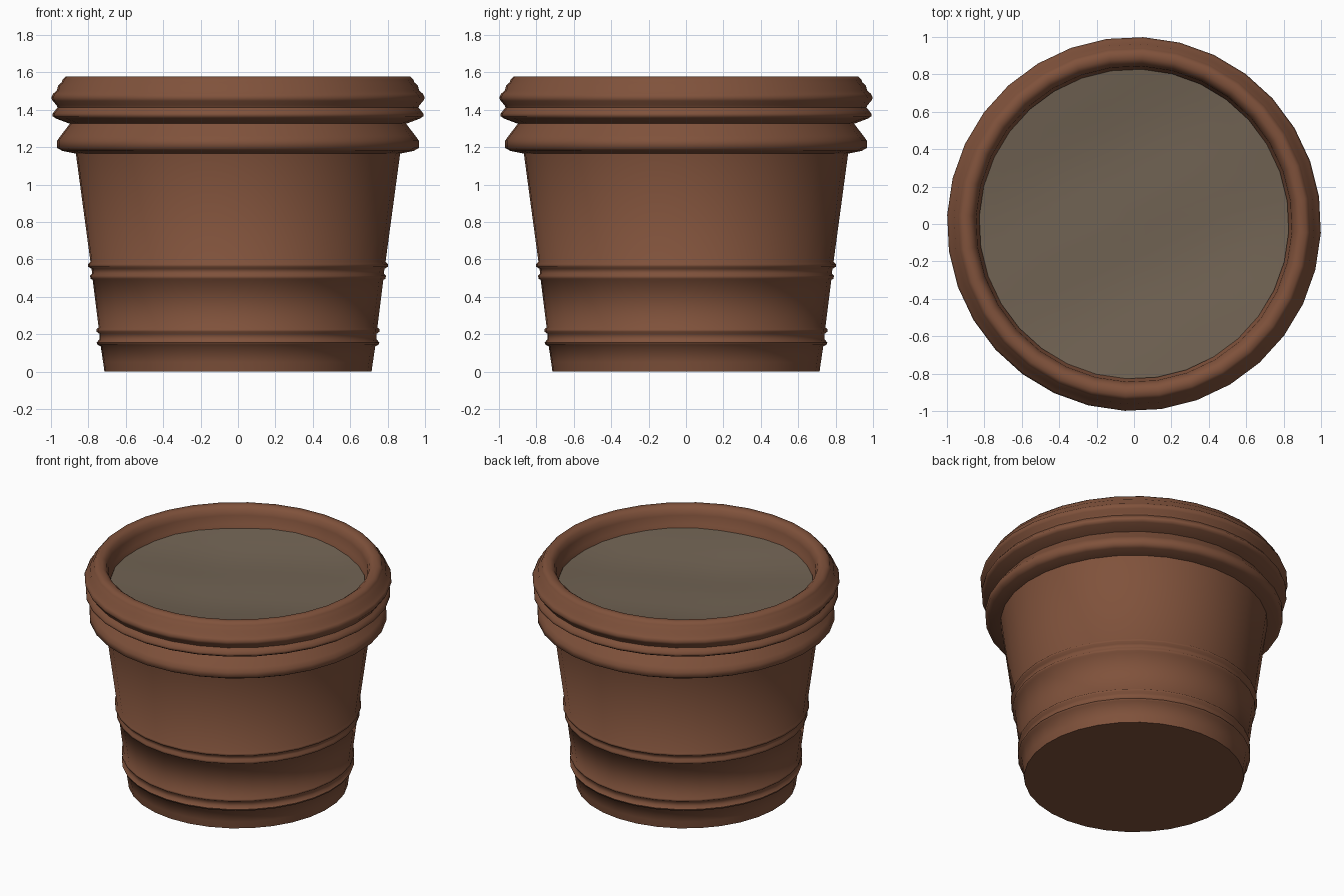
import bpy, bmesh, math

if "Cube" in bpy.data.objects:
    bpy.data.objects.remove(bpy.data.objects["Cube"])

SIDES = 32
TURN = math.radians(-2.85)


def material(name, rgb):
    m = bpy.data.materials.new(name)
    m.diffuse_color = (*rgb, 1)
    m.use_nodes = True
    m.node_tree.nodes["Principled BSDF"].inputs["Base Color"].default_value = m.diffuse_color
    return m


def lathe(name, profile, mat, angle, wobble=None):
    """Revolve (radius, z) points; radius 0 closes with a pole."""
    bm = bmesh.new()
    rings = []
    for r, z in profile:
        n = 1 if r == 0 else SIDES
        ring = []
        for i in range(n):
            a = 2 * math.pi * i / SIDES + TURN
            x, y = r * math.cos(a), r * math.sin(a)
            dz = wobble(x, y) if wobble else 0
            ring.append(bm.verts.new((x, y, z + dz)))
        rings.append(ring)
    for a, b in zip(rings, rings[1:]):
        for i in range(SIDES):
            j = (i + 1) % SIDES
            if len(a) == 1:
                bm.faces.new((a[0], b[j], b[i]))
            elif len(b) == 1:
                bm.faces.new((a[i], a[j], b[0]))
            else:
                bm.faces.new((a[i], a[j], b[j], b[i]))
    me = bpy.data.meshes.new(name)
    bm.to_mesh(me)
    bm.free()
    ob = bpy.data.objects.new(name, me)
    bpy.context.collection.objects.link(ob)
    me.materials.append(mat)
    bpy.ops.object.select_all(action='DESELECT')
    ob.select_set(True)
    bpy.context.view_layer.objects.active = ob
    bpy.ops.object.shade_smooth_by_angle(angle=math.radians(angle))
    return ob


terracotta = material("terracotta", (0.215, 0.084, 0.044))
earth = material("soil brown", (0.165, 0.125, 0.087))

# Pot: base, two ringed bands, tapering wall, stepped lip, inner wall
pot = [
    (0, 0), (0.715, 0), (0.722, 0.05), (0.735, 0.135),
    (0.752, 0.143), (0.757, 0.155), (0.742, 0.172), (0.742, 0.202),
    (0.757, 0.213), (0.757, 0.226), (0.746, 0.236),
    (0.778, 0.49), (0.790, 0.497), (0.792, 0.513), (0.781, 0.525),
    (0.784, 0.55), (0.802, 0.56), (0.802, 0.575), (0.790, 0.588),
    (0.868, 1.165), (0.940, 1.18), (0.968, 1.195), (0.968, 1.235),
    (0.950, 1.26), (0.900, 1.325), (0.975, 1.353), (0.992, 1.365),
    (0.992, 1.38), (0.978, 1.397), (0.966, 1.412), (0.972, 1.425),
    (0.992, 1.447), (1.0, 1.465), (0.990, 1.485), (0.970, 1.502),
    (0.963, 1.53), (0.945, 1.545), (0.940, 1.56),
    (0.922, 1.578), (0.885, 1.578), (0.860, 1.56), (0.845, 1.52),
    (0.840, 1.46), (0.828, 1.445), (0.828, 1.37),
]
lathe("pot", pot, terracotta, 62)


# Soil: gently lumpy, slightly dished disc
def lumps(x, y):
    return 0.005 * (math.sin(7 * x + 3 * y) + math.sin(8 * y - 4 * x + 1))


soil = [(0.832 * i / 10, 1.385 + 0.05 * (i / 10) ** 2) for i in range(10, -1, -1)]
lathe("soil", soil, earth, 60, lumps)
